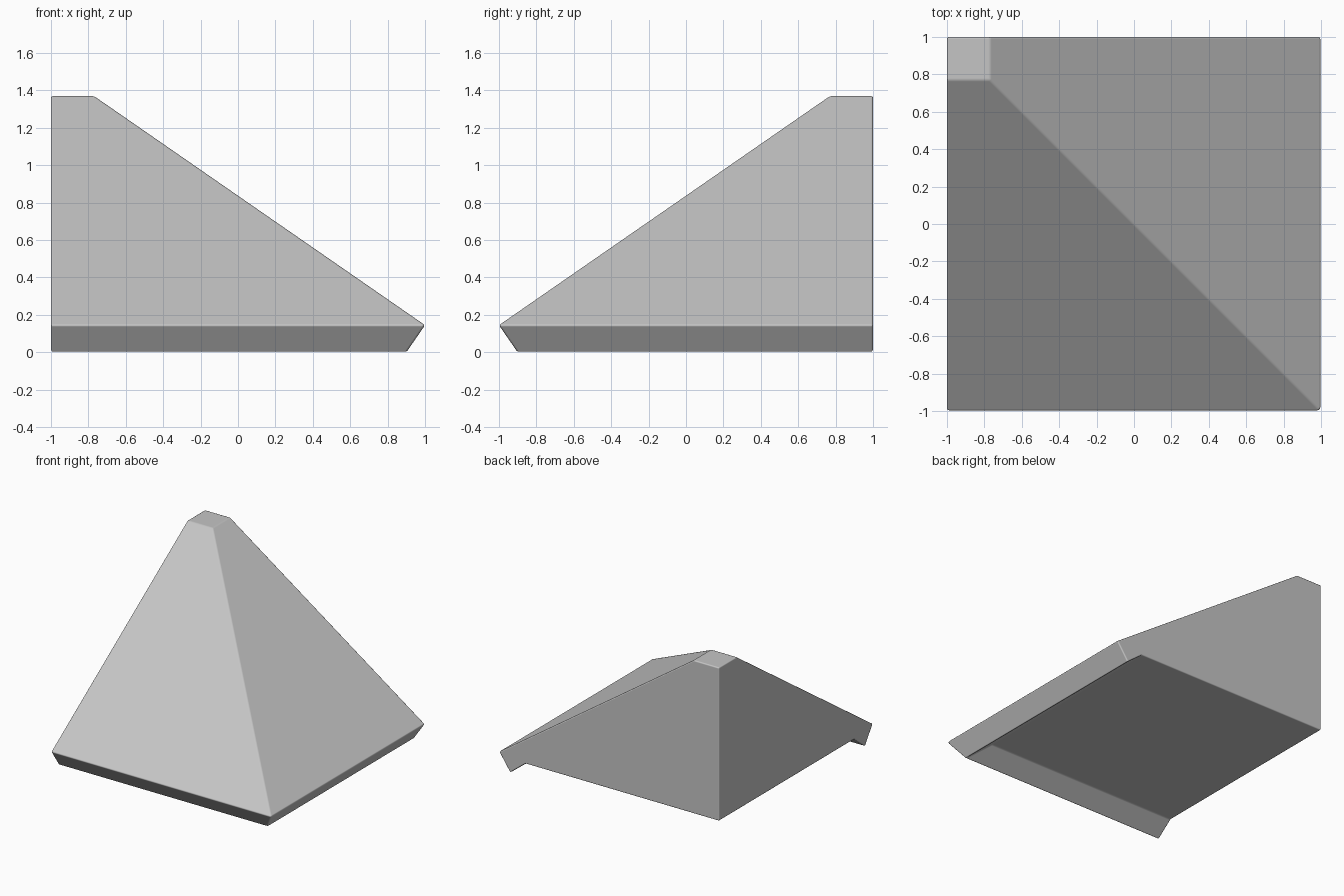
import bpy
import bmesh

cube = bpy.data.objects.get("Cube")
if cube:
    bpy.data.objects.remove(cube, do_unlink=True)

# Plain grey material
grey = bpy.data.materials.new("plain_grey")
grey.use_nodes = True
colour = (0.56, 0.56, 0.56, 1)
grey.diffuse_color = colour
shader = next(n for n in grey.node_tree.nodes if n.type == "BSDF_PRINCIPLED")
shader.inputs["Base Color"].default_value = colour
shader.inputs["Roughness"].default_value = 0.8

# Roof section from cap to underside: distance out from the centre, height
CAP, EAVE, LIP, SOFFIT = (-0.77, 1.37), (1.0, 0.145), (0.9, 0.0), (0.76, 0.11)
profile = [CAP, EAVE, LIP, SOFFIT]

bm = bmesh.new()
# Each section point turns the hip corner: right wall, hip, back wall
rows = [[bm.verts.new(p) for p in ((-1, -d, z), (d, -d, z), (d, 1, z))]
        for d, z in profile]
top = bm.verts.new((-1, 1, CAP[1]))
bottom = bm.verts.new((-1, 1, SOFFIT[1]))

# Slopes, eave edges and lip insides
for upper, lower in zip(rows, rows[1:]):
    for i in range(2):
        bm.faces.new((upper[i], upper[i + 1], lower[i + 1], lower[i]))
# Flat cap and underside
bm.faces.new([top] + rows[0])
bm.faces.new([bottom] + rows[-1])
# Two upright walls
for side in (0, 2):
    bm.faces.new([top] + [row[side] for row in rows] + [bottom])
bmesh.ops.recalc_face_normals(bm, faces=bm.faces)

mesh = bpy.data.meshes.new("roof_corner")
bm.to_mesh(mesh)
bm.free()
mesh.materials.append(grey)
mesh.shade_smooth()
roof = bpy.data.objects.new("roof_corner", mesh)
bpy.context.collection.objects.link(roof)

# Fine rounding of all edges, keeping the faces flat
bevel = roof.modifiers.new("soft_edges", "BEVEL")
bevel.width = 0.01
bevel.segments = 2
bevel.limit_method = "ANGLE"
bevel.harden_normals = True
